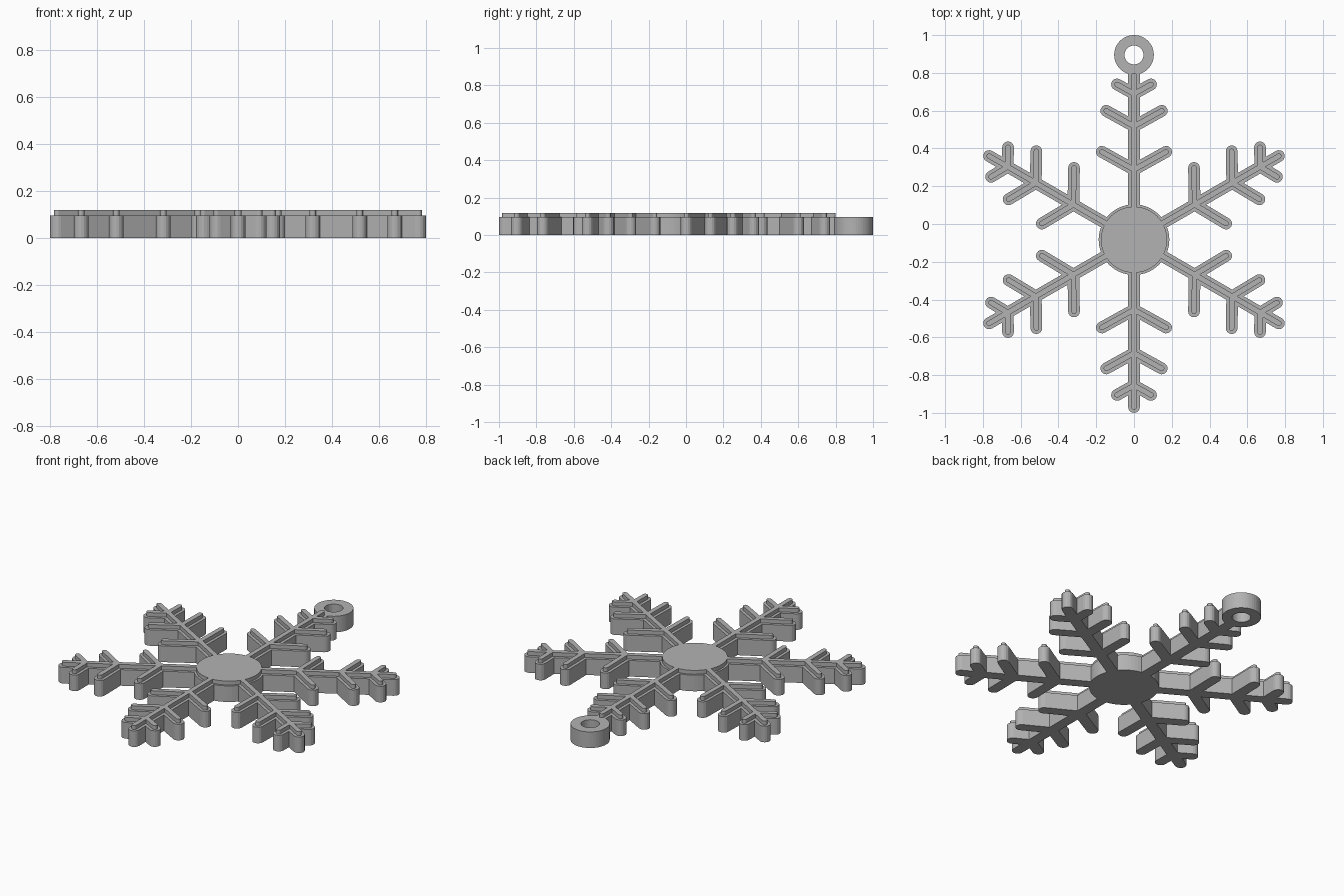
import bpy, bmesh, math
from mathutils import Vector

if "Cube" in bpy.data.objects:
    bpy.data.objects.remove(bpy.data.objects["Cube"])

CY = -0.083            # snowflake centre
BASE_TOP, RIDGE_TOP = 0.095, 0.118
TIP = 0.886            # arm length to the centre of its round end
BRANCHES = [(0.465, 0.17), (0.682, 0.147), (0.822, 0.09)]  # branch tip: along arm, sideways
SLOPE = math.tan(math.radians(61))

grey = bpy.data.materials.new("grey")
grey.diffuse_color = (0.45, 0.45, 0.45, 1)
grey.use_nodes = True
grey.node_tree.nodes["Principled BSDF"].inputs["Base Color"].default_value = grey.diffuse_color


def prism(bm, pts, z0, z1):
    """Closed prism over a counter-clockwise outline."""
    lo = [bm.verts.new((x, y, z0)) for x, y in pts]
    hi = [bm.verts.new((x, y, z1)) for x, y in pts]
    bm.faces.new(lo[::-1])
    bm.faces.new(hi)
    n = len(pts)
    for i in range(n):
        j = (i + 1) % n
        bm.faces.new((lo[i], lo[j], hi[j], hi[i]))


def circle(r, n, cx=0, cy=0):
    return [(cx + r * math.cos(2 * math.pi * i / n), cy + r * math.sin(2 * math.pi * i / n))
            for i in range(n)]


def capsule(a, b, r, n=8):
    """Round-ended bar outline from a to b."""
    d = math.atan2(b.y - a.y, b.x - a.x)
    out = []
    for c, start in ((b, d - math.pi / 2), (a, d + math.pi / 2)):
        for i in range(n + 1):
            t = start + math.pi * i / n
            out.append((c.x + r * math.cos(t), c.y + r * math.sin(t)))
    return out


def make(name, bm):
    me = bpy.data.meshes.new(name)
    bm.to_mesh(me)
    bm.free()
    me.materials.append(grey)
    ob = bpy.data.objects.new(name, me)
    bpy.context.collection.objects.link(ob)
    return ob


def snowflake(name, width, hub, z0, z1, top_tip):
    """Hub disc fused with six branching arms."""
    bars = bmesh.new()
    for k in range(6):
        a = math.radians(90 + 60 * k)
        u = Vector((math.cos(a), math.sin(a)))
        v = Vector((-u.y, u.x))
        c = Vector((0, CY))
        segs = [(c + u * 0.05, c + u * (top_tip if k == 0 else TIP))]
        for along, side in BRANCHES:
            for s in (-1, 1):
                segs.append((c + u * (along - side / SLOPE), c + u * along + v * side * s))
        for p, q in segs:
            prism(bars, capsule(p, q, width), z0, z1)
    arms = make(name + "_arms_cutter", bars)
    disc = bmesh.new()
    prism(disc, circle(hub, 64, 0, CY), z0, z1)
    ob = make(name, disc)
    mod = ob.modifiers.new("fuse", 'BOOLEAN')
    mod.operation, mod.object = 'UNION', arms
    mod.solver, mod.use_self = 'EXACT', True
    bpy.context.view_layer.objects.active = ob
    bpy.ops.object.modifier_apply(modifier=mod.name)
    bpy.data.objects.remove(arms)
    return ob


# Wide lower plate and the thin raised ridge with its hub
snowflake("snowflake_base", 0.031, 0.187, 0, BASE_TOP, TIP)
snowflake("raised_ridge", 0.014, 0.175, BASE_TOP - 0.003, RIDGE_TOP, 0.869)

# Hanging ring: hole cut through ring and arm end
ring = bmesh.new()
prism(ring, circle(0.105, 48, 0, 0.895), 0, BASE_TOP)
ring_ob = make("hanging_ring", ring)
hole = bmesh.new()
prism(hole, circle(0.05, 32, 0, 0.895), -0.1, 0.3)
cutter = make("hole_cutter", hole)
base = bpy.data.objects["snowflake_base"]
for target, op, tool in ((base, 'UNION', ring_ob), (base, 'DIFFERENCE', cutter)):
    m = target.modifiers.new("cut", 'BOOLEAN')
    m.operation, m.object, m.solver = op, tool, 'EXACT'
    bpy.context.view_layer.objects.active = target
    bpy.ops.object.modifier_apply(modifier=m.name)
    bpy.data.objects.remove(tool)
